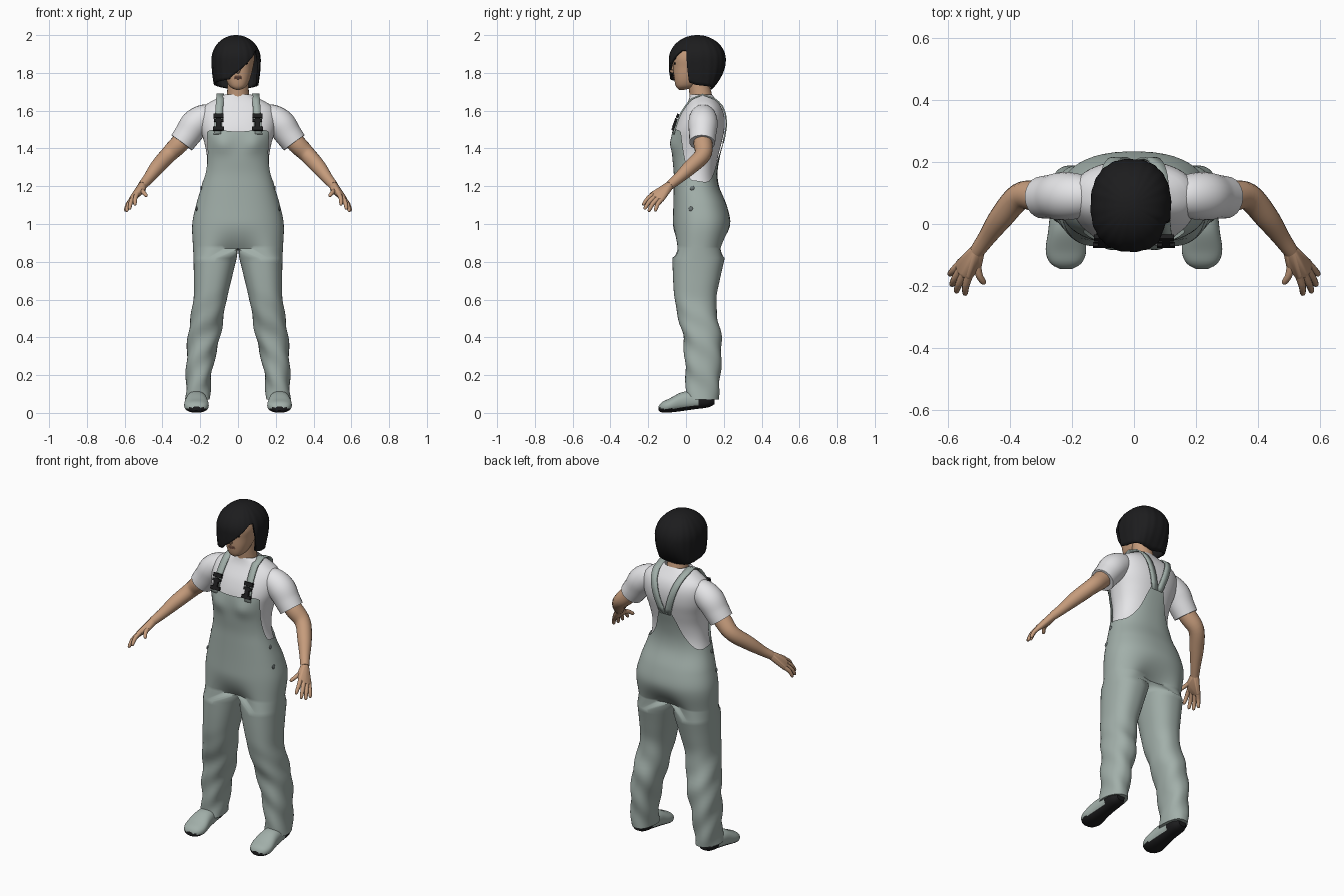
import bpy, bmesh
from math import sin, cos, acos, exp, pi, radians, sqrt
from mathutils import Vector, Matrix

if "Cube" in bpy.data.objects:
    bpy.data.objects.remove(bpy.data.objects["Cube"])

N = 32      # columns around half a body
P = 0.86    # roundness of cross-sections


def material(name, rgb):
    m = bpy.data.materials.new(name)
    m.use_nodes = True
    m.diffuse_color = (*rgb, 1)
    m.node_tree.nodes["Principled BSDF"].inputs["Base Color"].default_value = (*rgb, 1)
    return m


SAGE = material("sage cloth", (0.36, 0.43, 0.40))
WHITE = material("white cotton", (0.80, 0.80, 0.82))
SKIN = material("skin", (0.56, 0.33, 0.20))
LIP = material("lips", (0.40, 0.19, 0.13))
BLACK = material("black", (0.012, 0.012, 0.013))
METAL = material("dark button", (0.16, 0.19, 0.19))


def spline(table, k, smooth=True):
    """Interpolate the rows of a table whose first column is an increasing key."""
    k = min(max(k, table[0][0]), table[-1][0])
    i = next(j for j in range(len(table) - 1) if k <= table[j + 1][0])
    a, b = table[i], table[i + 1]
    p, q = table[max(i - 1, 0)], table[min(i + 2, len(table) - 1)]
    h = b[0] - a[0]
    u = (k - a[0]) / h
    out = []
    for c in range(1, len(a)):
        if not smooth:
            out.append(a[c] + (b[c] - a[c]) * u)
            continue
        m0 = (b[c] - p[c]) / (b[0] - p[0]) * h
        m1 = (q[c] - a[c]) / (q[0] - a[0]) * h
        d = b[c] - a[c]
        out.append(a[c] + u * (m0 + u * (3 * d - 2 * m0 - m1 + u * (m0 + m1 - 2 * d))))
    return out


def loft(bm, rows, closed=False, caps=()):
    grid = [[bm.verts.new(p) for p in r] for r in rows]
    n = len(grid[0])
    for a, b in zip(grid, grid[1:]):
        for i in range(n if closed else n - 1):
            j = (i + 1) % n
            bm.faces.new((a[i], a[j], b[j], b[i]))
    for c in caps:
        bm.faces.new(grid[c])


def finish(name, bm, mats, mirror=False, solid=0, rule=None):
    bmesh.ops.remove_doubles(bm, verts=bm.verts, dist=0.0002)
    bmesh.ops.recalc_face_normals(bm, faces=bm.faces)
    me = bpy.data.meshes.new(name)
    for m in mats:
        me.materials.append(m)
    if rule:
        for f in bm.faces:
            f.material_index = rule(f.calc_center_median())
    bm.to_mesh(me)
    bm.free()
    ob = bpy.data.objects.new(name, me)
    bpy.context.collection.objects.link(ob)
    if mirror:
        ob.modifiers.new("mirror", "MIRROR")
    if solid:
        s = ob.modifiers.new("thickness", "SOLIDIFY")
        s.thickness, s.offset = solid, -1
    bpy.ops.object.select_all(action="DESELECT")
    ob.select_set(True)
    bpy.context.view_layer.objects.active = ob
    bpy.ops.object.shade_smooth_by_angle(angle=radians(50))
    return ob


def tube(bm, pts, seg=16, steps=5):
    """Round limb through (x, y, z, radius) points."""
    keyed = [(i, *p) for i, p in enumerate(pts)]
    s = [spline(keyed, i / steps) for i in range((len(pts) - 1) * steps + 1)]
    rows = []
    for i, (x, y, z, r) in enumerate(s):
        d = Vector(s[min(i + 1, len(s) - 1)][:3]) - Vector(s[max(i - 1, 0)][:3])
        q = d.to_track_quat("Z", "Y")
        ring = [Vector((r * cos(2 * pi * k / seg), r * sin(2 * pi * k / seg), 0)) for k in range(seg)]
        rows.append([Vector((x, y, z)) + q @ v for v in ring])
    loft(bm, rows, True, (0, -1))


def blob(bm, loc, size):
    bmesh.ops.create_uvsphere(bm, u_segments=16, v_segments=10, radius=1,
                              matrix=Matrix.LocRotScale(Vector(loc), None, Vector(size)))


def box(bm, loc, size):
    bmesh.ops.create_cube(bm, size=1, matrix=Matrix.LocRotScale(
        Vector(loc), Matrix.Rotation(-0.35, 3, "X").to_quaternion(), Vector(size)))


def power(v):
    return (1 if v > 0 else -1) * abs(v) ** P


def section(hx, yf, yb, z, t, cx=0):
    return Vector((cx + hx * power(cos(t)), (yf + yb) / 2 + (yb - yf) / 2 * power(sin(t)), z))


# Body profile: height, half width, front, back
BODY = [(0.87, .228, -.062, .20), (1.0, .232, -.06, .225), (1.1, .212, -.057, .205),
        (1.2, .183, -.055, .165), (1.27, .167, -.055, .157), (1.35, .164, -.062, .168),
        (1.43, .178, -.065, .188), (1.5, .198, -.06, .203), (1.57, .203, -.035, .203),
        (1.62, .185, -.005, .187), (1.65, .14, .012, .165), (1.685, .07, .022, .138)]
HEAD = [(1.71, .008, -.035, -.01), (1.72, .034, -.048, .03), (1.74, .052, -.057, .06),
        (1.78, .068, -.064, .1), (1.83, .08, -.067, .15), (1.88, .088, -.068, .17),
        (1.93, .076, -.055, .165), (1.97, .04, -.01, .12), (1.98, .005, .04, .06)]
ANGLES = [-pi / 2 + pi * i / N for i in range(N + 1)]


def body(z, t, off=0.0):
    hx, yf, yb = spline(BODY, z)
    p = section(hx + off, yf - off, yb + off, z, t)
    if t < 0:       # chest
        p.y -= 0.017 * exp(-((p.x - .085) / .05) ** 2 - ((z - 1.425) / .05) ** 2)
    low = max(0, (1.02 - z) / .15)      # cleft toward the crotch
    p.y -= power(sin(t)) * 0.055 * low ** 2 * abs(sin(t)) ** 10
    if abs(cos(t)) < 1e-6:
        p.x = 0
    return p


def surface(table, x, z, side=-1):
    hx, yf, yb = spline(table, z)
    t = side * acos(min(1, x / hx) ** (1 / P))
    return body(z, t).y if table is BODY else section(hx, yf, yb, z, t).y


# Shirt torso and sleeves
bm = bmesh.new()
loft(bm, [[body(1.18 + .505 * i / 30, t) for t in ANGLES] for i in range(31)])
finish("shirt", bm, [WHITE], mirror=True)
bm = bmesh.new()
tube(bm, [(.12, .09, 1.57, .05), (.17, .09, 1.565, .07), (.225, .09, 1.53, .078),
          (.265, .088, 1.475, .072), (.298, .086, 1.43, .068)], 24)
finish("sleeves", bm, [WHITE], mirror=True)

# Dungarees: bib with a shaped top edge, running into the legs
TOP = [(-90, 1.49), (-40, 1.488), (-30, 1.40), (-14, 1.25), (0, 1.23), (35, 1.23),
       (60, 1.30), (75, 1.40), (82, 1.45), (90, 1.46)]
LEG = [(.07, .214, .064, -.002, .17), (.15, .21, .065, 0, .178), (.25, .203, .071, -.005, .185),
       (.4, .18, .085, -.015, .187), (.5, .165, .087, -.04, .168), (.6, .148, .088, -.06, .16),
       (.7, .135, .099, -.068, .178), (.82, .121, .114, -.072, .205)]
bm = bmesh.new()
rows = []
for i in range(37):
    rows.append([body(.87 + (spline(TOP, t * 180 / pi)[0] - .87) * i / 36, t, .01) for t in ANGLES])
loft(bm, rows)
front, back = rows[0][0], rows[0][-1]
legs = [rows[0] + [back.lerp(front, i / N) for i in range(1, N)]]
for i in range(31):
    z = .82 - .75 * i / 30
    cx, hw, yf, yb = spline(LEG, z)
    fold = 0.004 * min(1, max(0, (.65 - z) * 5))
    ring = []
    for k in range(2 * N):
        t = -pi / 2 + pi * k / N
        w = fold * sin(z * 38 + 3 * t)
        ring.append(section(hw + w, yf - w, yb + w, z, t, cx))
    legs.append(ring)
loft(bm, legs, True, (-1,))
finish("dungarees", bm, [SAGE], mirror=True)

# Shoulder straps following the body from bib to back panel
bm = bmesh.new()
path = [(.108 - .07 * (z - 1.48), surface(BODY, .1, z) - .012, z + .006)
        for z in (1.47, 1.5, 1.53, 1.56, 1.59, 1.62, 1.645, 1.66)]
path.append((.094, .088, 1.69))
for z in (1.66, 1.645, 1.62, 1.58, 1.54, 1.5, 1.46, 1.42):
    x = .09 - .075 * (1.66 - z) / .24
    path.append((x, surface(BODY, x, z, 1) + .014, z + .006))
loft(bm, [[Vector((x - .02, y, z)), Vector((x + .02, y, z))] for x, y, z in path])
finish("straps", bm, [SAGE], mirror=True, solid=.008)

# Buckles
bm = bmesh.new()
for z, w, h in ((1.505, .058, .02), (1.535, .026, .05), (1.548, .05, .014), (1.572, .054, .022)):
    box(bm, (.103, surface(BODY, .1, z) - .02, z), (w, .014, h))
finish("buckles", bm, [BLACK], mirror=True)

# Side buttons
bm = bmesh.new()
for z, t in ((1.19, -.15), (1.08, -.3)):
    blob(bm, body(z, t, .011), (.005, .012, .012))
finish("side_buttons", bm, [METAL], mirror=True)

# Shoes: sections along the foot, dark sole and heel
SHOE = [(-.145, .02, .012, .035), (-.13, .048, .003, .055), (-.09, .065, .002, .075),
        (-.02, .057, .01, .11), (.05, .05, .02, .115), (.12, .045, .03, .11), (.15, .025, .045, .085)]
bm = bmesh.new()
rows = []
for i in range(33):
    y = -.145 + .295 * i / 32
    hw, zb, zt = spline(SHOE, y)
    rows.append([Vector((.22 + hw * power(cos(a)), y, (zb + zt) / 2 + (zt - zb) / 2 * power(sin(a))))
                 for a in (2 * pi * k / 32 for k in range(32))])
loft(bm, rows, True, (0, -1))
finish("shoes", bm, [SAGE, BLACK], mirror=True,
       rule=lambda c: int(c.y > .065 or c.z < spline(SHOE, c.y)[1] + .02))

# Arms, palms and fingers
bm = bmesh.new()
tube(bm, [(.25, .088, 1.49, .045), (.31, .09, 1.425, .05), (.37, .088, 1.365, .044),
          (.43, .02, 1.298, .039), (.475, -.043, 1.24, .029), (.507, -.088, 1.203, .024)], 20)
finish("arms", bm, [SKIN], mirror=True)

KNUCKLES = [(.533, -.165, 1.163), (.549, -.16, 1.148), (.56, -.147, 1.137), (.562, -.128, 1.132)]
TIPS = [(.547, -.23, 1.10), (.576, -.222, 1.078), (.591, -.2, 1.066), (.598, -.165, 1.068)]
WRIST, THUMB = (.505, -.085, 1.205), (.508, -.13, 1.178)
ball = bmesh.new()
bmesh.ops.create_icosphere(ball, subdivisions=2, radius=1)
bm = bmesh.new()
for c, r in [(WRIST, .023), (THUMB, .017)] + [(k, .0145) for k in KNUCKLES]:
    for v in ball.verts:
        bm.verts.new(Vector(c) + v.co * r)
ball.free()
bmesh.ops.convex_hull(bm, input=bm.verts)
bmesh.ops.delete(bm, geom=[v for v in bm.verts if not v.link_faces], context="VERTS")
finish("palms", bm, [SKIN], mirror=True)
bm = bmesh.new()
for a, b in list(zip(KNUCKLES, TIPS)) + [(THUMB, (.484, -.195, 1.148))]:
    a, b = Vector(a), Vector(b)
    mid = a.lerp(b, .5) + Vector((.004, -.004, .004))
    tube(bm, [(*a, .0135), (*mid, .0115), (*a.lerp(b, .9), .009), (*b, .003)], 10, 3)
finish("fingers", bm, [SKIN], mirror=True)

# Neck, head and nose
bm = bmesh.new()
tube(bm, [(0, .085, 1.62, .064), (0, .078, 1.68, .059), (0, .07, 1.73, .056), (0, .065, 1.8, .056)], 24)
finish("neck", bm, [SKIN])
bm = bmesh.new()
rows = []
for i in range(41):
    z = 1.71 + .27 * i / 40
    rows.append([section(*spline(HEAD, z), z, t) for t in ANGLES])
    rows[-1][0].x = rows[-1][-1].x = 0
loft(bm, rows)
finish("head", bm, [SKIN], mirror=True)
bm = bmesh.new()
tube(bm, [(0, -.06, 1.868, .007), (0, -.068, 1.84, .01), (0, -.075, 1.815, .013), (0, -.066, 1.803, .009)], 12)
finish("nose", bm, [SKIN])

# Mouth, eyes and brows
bm = bmesh.new()
for z in (1.771, 1.779):
    blob(bm, (0, surface(HEAD, 0, z) + .002, z), (.022, .006, .005))
finish("lips", bm, [LIP])
bm = bmesh.new()
blob(bm, (.038, surface(HEAD, .038, 1.85) + .001, 1.85), (.015, .005, .006))
blob(bm, (.042, surface(HEAD, .042, 1.875) + .001, 1.875), (.02, .005, .003))
finish("eyes_and_brows", bm, [BLACK], mirror=True)

# Hair: asymmetric bob whose lower edge depends on the direction
EDGE = [(-180, 1.71), (-90, 1.74), (-50, 1.755), (-15, 1.765), (0, 1.80), (20, 1.845),
        (56, 1.92), (68, 1.92), (76, 1.75), (90, 1.735), (180, 1.71)]
bm = bmesh.new()
rows = []
for i in range(1, 29):
    ring = []
    for deg in range(-180, 180, 4):
        z = 2 - (2 - spline(EDGE, deg, False)[0]) * (i / 28) ** 2
        a = radians(deg)
        up, down = max(0, (z - 1.87) / .13), max(0, (1.87 - z) / .16) ** 2
        k = sqrt(max(0, 1 - up * up)) * (1 + .008 * sin(a * 20))
        depth = 1 - (.5 if cos(a) < 0 else .06) * down * abs(cos(a))
        ring.append(Vector((-.01 + .13 * k * (1 - .14 * down) * power(sin(a)),
                            .06 - .15 * k * depth * power(cos(a)), z)))
    rows.append(ring)
loft(bm, rows, True, (0,))
finish("hair", bm, [BLACK], solid=.012)
